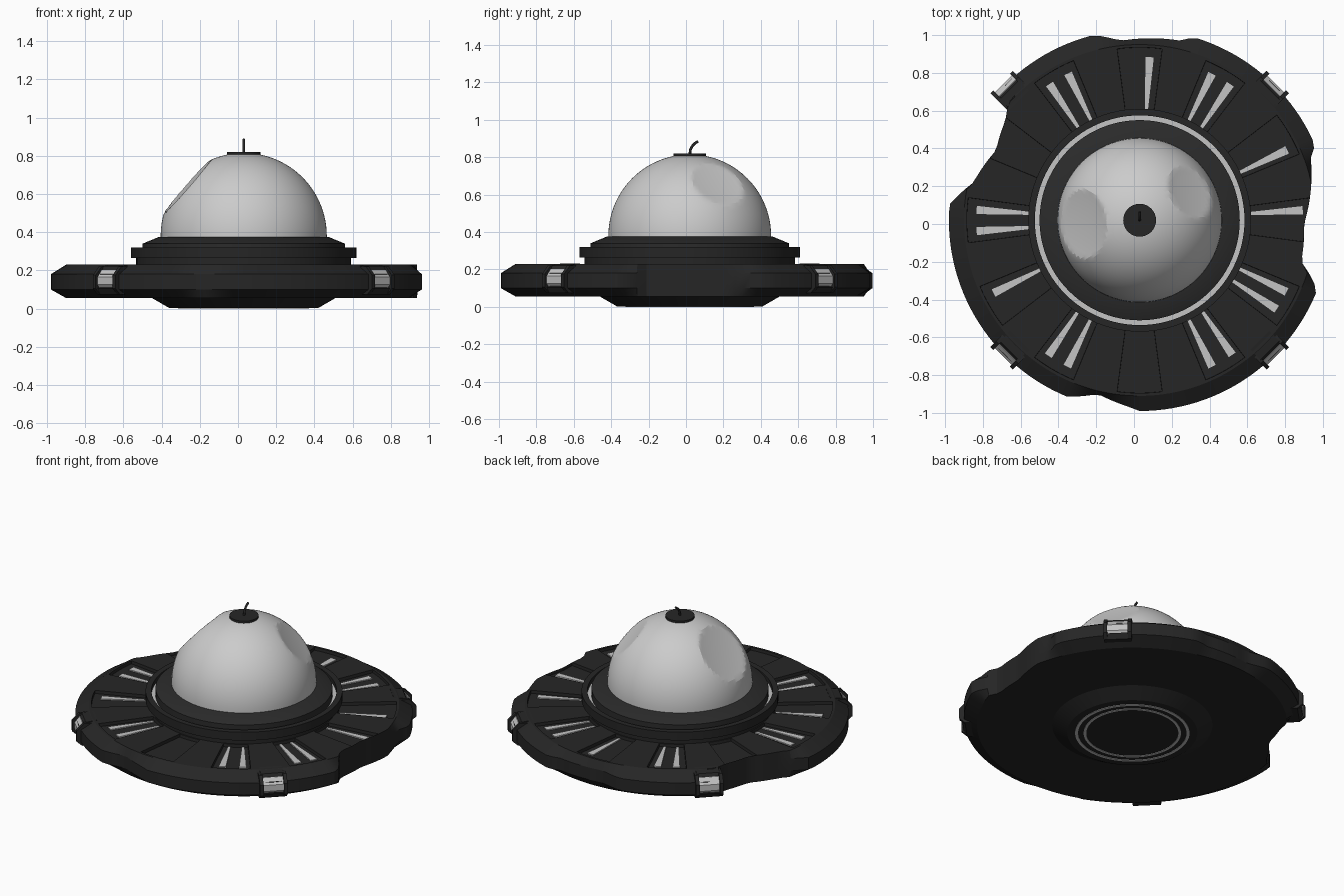
import bpy, bmesh, math
from mathutils import Vector, Matrix

if "Cube" in bpy.data.objects:
    bpy.data.objects.remove(bpy.data.objects["Cube"])

CX, CY = 0.03, 0.02          # axis of the saucer


def material(name, v):
    m = bpy.data.materials.new(name)
    m.diffuse_color = (v, v, v, 1)
    m.use_nodes = True
    m.node_tree.nodes["Principled BSDF"].inputs["Base Color"].default_value = m.diffuse_color
    return m


DARK = material("dark_metal", 0.019)
COLLAR = material("collar_metal", 0.024)
LIGHT = material("lamp_grey", 0.55)
GLASS = material("dome_grey", 0.6)


def finish(bm, name, mat, smooth=None):
    bmesh.ops.remove_doubles(bm, verts=bm.verts, dist=1e-5)
    bmesh.ops.recalc_face_normals(bm, faces=bm.faces)
    me = bpy.data.meshes.new(name)
    bm.to_mesh(me)
    bm.free()
    me.materials.append(mat)
    if smooth:
        me.polygons.foreach_set("use_smooth", [True] * len(me.polygons))
        me.set_sharp_from_angle(angle=math.radians(smooth))
    ob = bpy.data.objects.new(name, me)
    ob.location = (CX, CY, 0)
    bpy.context.collection.objects.link(ob)
    return ob


def lathe(profile, segs=96, closed=False, limit=None):
    """Spin an (r, z) profile about z; limit(angle) caps the radius."""
    bm = bmesh.new()
    rows = []
    for i in range(segs):
        a = 2 * math.pi * i / segs
        cap = limit(math.degrees(a)) if limit else 9
        rows.append([bm.verts.new((min(r, cap) * math.cos(a), min(r, cap) * math.sin(a), z))
                     for r, z in profile])
    n = len(profile)
    for i in range(segs):
        p, q = rows[i], rows[(i + 1) % segs]
        for j in range(n if closed else n - 1):
            k = (j + 1) % n
            bm.faces.new((p[j], q[j], q[k], p[k]))
    bmesh.ops.remove_doubles(bm, verts=bm.verts, dist=1e-5)
    bmesh.ops.recalc_face_normals(bm, faces=bm.faces)
    return bm


def ring(name, r0, r1, z0, z1, mat):
    return finish(lathe([(r0, z0), (r1, z0), (r1, z1), (r0, z1)], closed=True), name, mat, 30)


def prism(name, outline, t0, t1, angle, mat):
    """Extrude an (r, z) outline sideways from t0 to t1 and turn it to an angle."""
    bm = bmesh.new()
    a = [bm.verts.new((r, t0, z)) for r, z in outline]
    b = [bm.verts.new((r, t1, z)) for r, z in outline]
    bm.faces.new(a)
    bm.faces.new(b[::-1])
    for i in range(len(a)):
        j = (i + 1) % len(a)
        bm.faces.new((a[i], b[i], b[j], a[j]))
    bm.transform(Matrix.Rotation(math.radians(angle), 4, 'Z'))
    return finish(bm, name, mat)


# battle damage: outline of each bite in the rim, as seen from above
BITES = [
    [(.975, -.36), (.92, -.25), (.885, -.2), (.9, 0), (.935, .36), (.96, .42)],
    [(.32, .99), (.25, .97), (-.07, .97), (-.21, 1.0)],
    [(-.70, .74), (-.665, .64), (-.68, .55), (-.73, .39), (-.85, .22), (-.98, .10)],
    [(-.37, -.915), (-.19, -.90), (-.02, -.97), (.03, -.995)],
]
polar = []
for bite in BITES:
    pts = []
    for x, y in bite:
        pts.append((math.degrees(math.atan2(y - CY, x - CX)), math.hypot(x - CX, y - CY)))
    polar.append(pts)


def rim_limit(deg):
    for pts in polar:
        for (a0, r0), (a1, r1) in zip(pts, pts[1:]):
            d = (deg - a0 + 180) % 360 - 180
            if 0 <= d <= a1 - a0:
                return r0 + (r1 - r0) * d / (a1 - a0)
    return 9


# saucer hull with twelve sunken panels
bm = lathe([(0, .003), (.39, .003), (.48, .055), (.93, .055), (1.01, .10), (1.01, .18),
            (.93, .23), (.915, .23), (.57, .23), (0, .23)], 144, limit=rim_limit)
panels = []
for f in bm.faces:
    c = f.calc_center_median()
    r = math.hypot(c.x, c.y)
    a = math.degrees(math.atan2(c.y, c.x))
    if c.z > .229 and .58 < r < .91 and abs((a + 15) % 30 - 15) < 7.5:
        panels.append(f)
bmesh.ops.inset_region(bm, faces=panels, thickness=.001, depth=-.02, use_even_offset=True)
finish(bm, "saucer_hull", DARK, 25)

# lamp strips in the panels: some are missing
STRIPS = [3.5, 25.5, 56.3, 63.7, 86.5, 116, 123.5, 176.4, 183.8,
          206.5, 236, 243.7, 296.3, 304.5, 327, 334]
for a in STRIPS:
    bm = bmesh.new()
    base = [(.58, -.008), (.865, -.022), (.865, .022), (.58, .008)]
    face = bm.faces.new([bm.verts.new((x, y, .209)) for x, y in base])
    out = bmesh.ops.extrude_face_region(bm, geom=[face])
    bmesh.ops.translate(bm, vec=(0, 0, .008),
                        verts=[v for v in out["geom"] if isinstance(v, bmesh.types.BMVert)])
    bm.transform(Matrix.Rotation(math.radians(a), 4, 'Z'))
    finish(bm, "panel_lamp", LIGHT)

# collar under the dome, with flange and glowing ring between them
finish(lathe([(0, .21), (.53, .21), (.53, .34), (.445, .375), (0, .375)]), "collar", COLLAR, 25)
finish(lathe([(.555, .22), (.563, .22), (.563, .265), (.59, .265), (.59, .32), (.555, .32)],
             closed=True), "collar_flange", DARK, 25)
ring("collar_lamp_ring", .525, .558, .27, .29, LIGHT)

# dented dome
R, Z0 = .435, .38
arc = [(R, .37)] + [(R * math.cos(math.radians(t)), Z0 + R * math.sin(math.radians(t)))
                    for t in range(0, 90, 3)] + [(0, Z0 + R)]
bm = lathe(arc, 120)
DENTS = [(Vector((-.75, -.05, .655)).normalized(), 25), (Vector((.27, .15, .28)).normalized(), 20)]
for n, half in DENTS:
    cut = R * math.cos(math.radians(half))
    for v in bm.verts:
        over = (v.co - Vector((0, 0, Z0))).dot(n) - cut
        if over > 0:
            v.co -= n * over * 1.2
finish(bm, "dome", GLASS, 14)

# cap and bent antenna
finish(lathe([(0, .80), (.087, .80), (.087, .82), (0, .82)], 32), "dome_cap", DARK, 30)
cu = bpy.data.curves.new("antenna", 'CURVE')
cu.dimensions = '3D'
cu.bevel_depth = .007
cu.bevel_resolution = 2
cu.use_fill_caps = True
sp = cu.splines.new('POLY')
path = [(0, 0, .81), (0, .003, .84), (0, .015, .862), (0, .032, .878), (0, .045, .885)]
sp.points.add(len(path) - 1)
for p, co in zip(sp.points, path):
    p.co = (*co, 1)
cu.materials.append(DARK)
antenna = bpy.data.objects.new("antenna", cu)
antenna.location = (CX, CY, 0)
bpy.context.collection.objects.link(antenna)

# four rim lamps with frames
for a in (45, 135, 225, 315):
    prism("rim_lamp", [(.9, .105), (1.005, .105), (1.02, .125), (1.02, .165), (.99, .203),
                       (.9, .203)], -.062, .062, a, LIGHT)
    post = [(.9, .075), (1.0, .075), (1.034, .105), (1.034, .175), (.99, .22), (.9, .22)]
    prism("lamp_frame_left", post, .062, .084, a, DARK)
    prism("lamp_frame_right", post, -.084, -.062, a, DARK)
    prism("lamp_frame_top", [(.9, .2), (.99, .198), (.975, .222), (.9, .232)], -.07, .07, a, DARK)
    prism("lamp_frame_bottom", [(.9, .075), (1.0, .075), (1.02, .107), (.9, .107)],
          -.07, .07, a, DARK)

# lamp rings underneath
ring("belly_lamp_outer", .325, .343, 0, .006, LIGHT)
ring("belly_lamp_inner", .276, .292, 0, .006, LIGHT)
